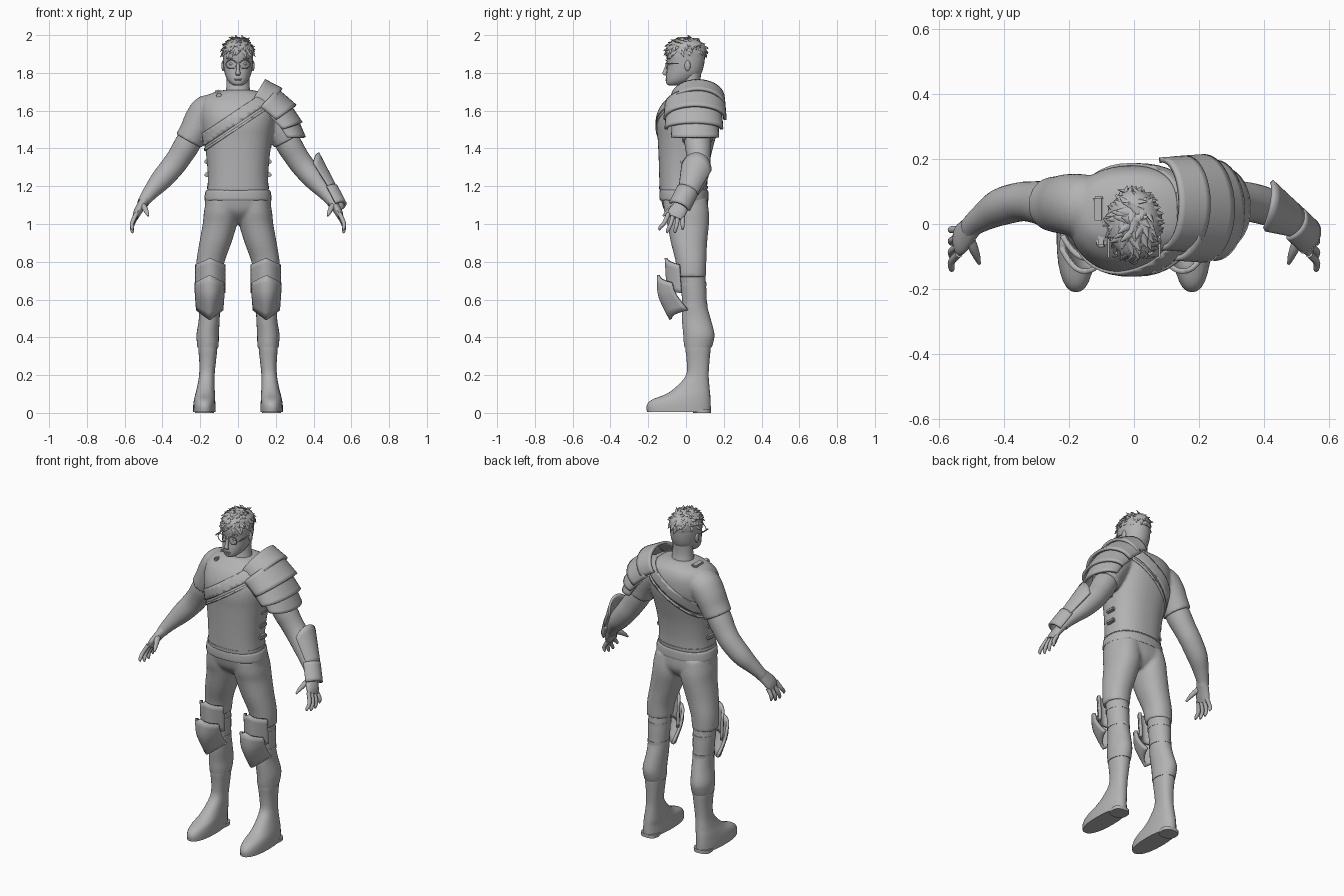
import bpy, bmesh, math, random
from mathutils import Vector, Matrix

random.seed(4)
if "Cube" in bpy.data.objects:
    bpy.data.objects.remove(bpy.data.objects["Cube"])
grey = bpy.data.materials.new("clay grey")
grey.use_nodes = True
grey.diffuse_color = (0.45, 0.45, 0.45, 1)
grey.node_tree.nodes["Principled BSDF"].inputs["Base Color"].default_value = grey.diffuse_color

def finish(name, bm, thick=0, angle=40):
    bmesh.ops.recalc_face_normals(bm, faces=bm.faces)
    me = bpy.data.meshes.new(name)
    bm.to_mesh(me)
    bm.free()
    me.polygons.foreach_set("use_smooth", [True] * len(me.polygons))
    me.set_sharp_from_angle(angle=math.radians(angle))
    me.materials.append(grey)
    ob = bpy.data.objects.new(name, me)
    bpy.context.scene.collection.objects.link(ob)
    if thick:
        mod = ob.modifiers.new("thickness", "SOLIDIFY")
        mod.thickness, mod.offset = thick, 0
    return ob

def spline(rows, steps):
    """Catmull-Rom through rows of numbers."""
    out = []
    for i in range(len(rows) - 1):
        a, b, c, d = (rows[min(max(i + k, 0), len(rows) - 1)] for k in (-1, 0, 1, 2))
        for t in [s / steps for s in range(steps)]:
            out.append([q + t / 2 * (r - p + t * (2*p - 5*q + 4*r - e + t * (3*(q - r) + e - p)))
                        for p, q, r, e in zip(a, b, c, d)])
    return out + [list(rows[-1])]

def loft_mesh(rows, tilt=False, power=2.0, seg=28, steps=4, caps=True, bm=None):
    """Rows are x, y, z, radius a, radius b; tilt turns the rings along the path."""
    rows, rings, bm = spline(rows, steps), [], bm or bmesh.new()
    for i, (x, y, z, ra, rb) in enumerate(rows):
        ax, ay = Vector((1, 0, 0)), Vector((0, 1, 0))
        if tilt:
            t = Vector(rows[min(i + 1, len(rows) - 1)][:3]) - Vector(rows[max(i - 1, 0)][:3])
            ax = t.cross(ay).normalized()
            ay = ax.cross(t.normalized())
        ring = []
        for w in [math.tau * k / seg for k in range(seg)]:
            c, s = (math.copysign(abs(v) ** (2 / power), v) for v in (math.cos(w), math.sin(w)))
            ring.append(bm.verts.new(Vector((x, y, z)) + ax * c * ra + ay * s * rb))
        rings.append(ring)
    for r, n in zip(rings, rings[1:]):
        for k in range(seg):
            bm.faces.new((r[k], r[(k + 1) % seg], n[(k + 1) % seg], n[k]))
    if caps:
        bm.faces.new(rings[0])
        bm.faces.new(rings[-1])
    return bm

def loft(name, rows, **kw):
    return finish(name, loft_mesh(rows, **kw))

def fuse(name, bm, voxel, rounds):
    """Melt overlapping lofts into one smooth skin."""
    ob = finish(name, bm)
    mod = ob.modifiers.new("skin", "REMESH")
    mod.mode, mod.voxel_size, mod.use_smooth_shade = "VOXEL", voxel, True
    mod = ob.modifiers.new("relax", "SMOOTH")
    mod.factor, mod.iterations = 0.5, rounds

def stack(rows, s=1):
    """Turn z, centre x, front y, back y, half width into loft rows."""
    return [(s * cx, (f + b) / 2, z, w, (b - f) / 2) for z, cx, f, b, w in rows]

def sheet(name, fn, thick=0.014, nu=20, nv=6):
    """Curved plate from a function of u in -1..1 and v in 0..1."""
    bm = bmesh.new()
    g = [[bm.verts.new(fn(2 * i / nu - 1, j / nv)) for i in range(nu + 1)] for j in range(nv + 1)]
    for j in range(nv):
        for i in range(nu):
            bm.faces.new((g[j][i], g[j][i + 1], g[j + 1][i + 1], g[j + 1][i]))
    finish(name, bm, thick)

def block(name, loc, size, rot=0):
    bm = bmesh.new()
    m = Matrix.Translation(loc) @ Matrix.Rotation(rot, 4, "Y") @ Matrix.Diagonal((*size, 1))
    bmesh.ops.create_cube(bm, size=1, matrix=m)
    bmesh.ops.bevel(bm, geom=bm.edges[:], offset=min(size) * .25, segments=2, affect="EDGES")
    finish(name, bm)

def ball(name, loc, size):
    bm = bmesh.new()
    m = Matrix.Translation(loc) @ Matrix.Diagonal((*size, 1))
    bmesh.ops.create_uvsphere(bm, u_segments=16, v_segments=10, radius=1, matrix=m)
    finish(name, bm)

# Shirt: torso and sleeves melted together
torso = stack([(1.17, 0, -.14, .112, .163), (1.25, 0, -.142, .115, .16), (1.35, 0, -.145, .13, .167), (1.45, 0, -.15, .155, .181),
               (1.52, 0, -.155, .173, .193), (1.58, 0, -.147, .18, .2), (1.64, 0, -.118, .175, .195),
               (1.68, 0, -.08, .155, .165), (1.70, 0, -.055, .125, .115), (1.71, 0, -.035, .10, .07)])
shirt = loft_mesh(torso, power=2.3, seg=40)
for s in (1, -1):
    loft_mesh([(s * x, y, z, a, b) for x, y, z, a, b in
               ((.11, .05, 1.60, .075, .09), (.16, .055, 1.595, .09, .098), (.2, .06, 1.55, .085, .094),
                (.232, .06, 1.49, .078, .088), (.259, .062, 1.44, .078, .082))], tilt=True, bm=shirt)
fuse("shirt", shirt, .008, 5)

# Neck, belt and hem
loft("neck", stack([(1.66, 0, -.045, .1, .08), (1.70, 0, -.03, .088, .066), (1.75, 0, -.02, .078, .06), (1.82, 0, -.02, .08, .06)]))
loft("collar", stack([(1.69, 0, -.046, .103, .078), (1.705, 0, -.04, .1, .073)]))
loft("belt", stack([(1.125, 0, -.136, .118, .176), (1.135, 0, -.141, .12, .178), (1.17, 0, -.141, .118, .173),
                    (1.18, 0, -.138, .114, .166)]), power=2.3)
loft("vest_hem", stack([(1.185, 0, -.142, .115, .165), (1.2, 0, -.143, .116, .164)]), power=2.3)

# Diagonal straps cut from the torso surface
for name, low, high, grow in (("chest_strap", 1.275, 1.335, 1.015), ("chest_strap_edge", 1.25, 1.262, 1.01)):
    bm = loft_mesh(torso, power=2.3, seg=40, caps=False)
    n = Vector((-.555, 0, .83)).normalized()
    for v in bm.verts:
        v.co.x, v.co.y = v.co.x * grow, .01 + (v.co.y - .01) * grow
    for d, side in ((low, -1), (high, 1)):
        bmesh.ops.bisect_plane(bm, geom=bm.verts[:] + bm.edges[:] + bm.faces[:], plane_co=n * d,
                               plane_no=n * side, clear_outer=True)
    finish(name, bm, .01)
block("shoulder_buckle", (-.108, .045, 1.698), (.034, .08, .022), -.25)
block("shoulder_clip", (-.1, -.05, 1.68), (.03, .04, .025), -.2)

# Head and glasses
loft("head", stack([(1.732, 0, -.085, -.04, .015), (1.74, 0, -.102, -.01, .035), (1.76, 0, -.106, .035, .054),
                    (1.79, 0, -.104, .075, .068), (1.82, 0, -.1, .09, .075), (1.86, 0, -.1, .098, .079), (1.90, 0, -.104, .1, .079),
                    (1.94, 0, -.09, .092, .07), (1.965, 0, -.05, .06, .045), (1.972, 0, -.02, .03, .015)]), power=2.15)
loft("nose", [(0, -.096, 1.86, .007, .007), (0, -.106, 1.82, .009, .011), (0, -.113, 1.797, .013, .012),
              (0, -.102, 1.785, .01, .008)], seg=14)
ball("upper_lip", (0, -.102, 1.768), (.021, .006, .004))
ball("lower_lip", (0, -.102, 1.76), (.018, .007, .005))
block("glasses_bridge", (0, -.109, 1.85), (.018, .006, .006))
for s, side in ((1, "left"), (-1, "right")):
    ball(side + "_ear", (s * .079, .008, 1.838), (.009, .016, .028))
    ball(side + "_eye", (s * .034, -.085, 1.847), (.014, .009, .007))
    ball(side + "_brow", (s * .036, -.088, 1.876), (.024, .01, .004))
    ring = [(s * .036 + .028 * math.cos(a), -.106 + .006 * abs(math.cos(a)), 1.845 + .023 * math.sin(a), .0025, .0025)
            for a in [math.tau * k / 20 for k in range(21)]]
    loft(side + "_glasses_rim", ring, tilt=True, seg=6, steps=1)
    block(side + "_glasses_arm", (s * .078, -.045, 1.85), (.006, .115, .007))

# Hair: a cap covered in swept flat locks
loft("hair_cap", stack([(1.885, 0, -.09, .104, .079), (1.91, 0, -.104, .107, .081), (1.945, 0, -.1, .1, .075),
                        (1.97, 0, -.065, .07, .052), (1.98, 0, -.02, .03, .015)]))
hair = bmesh.new()
for k in range(110):
    h = 1 - k / 110 * .97
    r, a = math.sqrt(1 - h * h), k * 2.4
    n = Vector((r * math.cos(a), r * math.sin(a), h))
    loc = Vector((n.x * .073, n.y * .1, 1.907 + n.z * .074))
    sweep = Vector((n.x, n.y - .5 * h, -r * .4)) + Vector([random.uniform(-.6, .6) for _ in range(3)])
    d = ((sweep - n * sweep.dot(n)).normalized() + n * random.uniform(.2, .6)).normalized()
    across = d.cross(n).normalized()
    frame = Matrix((across, across.cross(-d), d)).transposed().to_4x4()
    m = Matrix.Translation(loc + d * .014) @ frame @ Matrix.Diagonal((1, .55, 1, 1))
    bmesh.ops.create_cone(hair, cap_ends=True, segments=8, radius1=.018, radius2=.002,
                          depth=random.uniform(.038, .052), matrix=m)
for v in hair.verts:
    v.co.z = min(v.co.z, 2.0)
finish("hair_locks", hair, angle=60)

# Trousers: hips and both thighs melted together
trousers = loft_mesh(stack([(1.0, 0, -.04, .07, .04), (1.03, 0, -.08, .1, .09), (1.07, 0, -.115, .117, .165),
                            (1.13, 0, -.132, .116, .175), (1.18, 0, -.138, .112, .163)]), power=2.3)
for s in (1, -1):
    loft_mesh(stack([(1.13, .083, -.122, .112, .085), (1.06, .09, -.115, .122, .091), (1.0, .096, -.1, .122, .091),
                     (.9, .12, -.08, .112, .085), (.8, .146, -.055, .108, .075), (.72, .152, -.046, .106, .071)], s),
              power=2.15, bm=trousers)
fuse("trousers", trousers, .008, 8)

for s, side in ((1, "left"), (-1, "right")):
    # Arm and hand
    def limb(part, rows, seg=20):
        loft(f"{side}_{part}", [(s * x, y, z, a, b) for x, y, z, a, b in rows], tilt=True, seg=seg)
    limb("arm", ((.23, .06, 1.49, .065, .07), (.27, .063, 1.42, .068, .07), (.31, .068, 1.355, .064, .063),
                 (.35, .068, 1.30, .062, .06), (.41, .052, 1.23, .056, .057), (.457, .025, 1.175, .043, .045),
                 (.492, 0, 1.13, .033, .036), (.503, -.012, 1.11, .03, .036)), 28)
    limb("palm", ((.49, 0, 1.13, .028, .033), (.513, -.025, 1.095, .024, .042), (.533, -.048, 1.06, .021, .047),
                  (.543, -.06, 1.035, .015, .042)))
    for k, name in enumerate(("index", "middle", "ring", "little")):
        y, tip, z, end = -.092 + k * .025, -.138 + k * .04, 1.045 - .006 * k, .968 - .018 * math.sin(k * 1.05)
        limb(name + "_finger", ((.538, y, z + .01, .012, .012), (.56, (y + tip) / 2, (z + end) / 2, .011, .011),
                                (.56, tip, end + .012, .009, .009), (.557, tip, end, .004, .004)), 10)
    limb("thumb", ((.51, -.035, 1.105, .016, .018), (.495, -.07, 1.085, .015, .016),
                   (.483, -.1, 1.062, .011, .011), (.475, -.122, 1.042, .005, .005)), 12)
    # Lower leg and boot
    loft(side + "_shin", stack([(.75, .15, -.035, .1, .062), (.65, .15, -.025, .108, .06), (.57, .15, -.02, .112, .056),
         (.5, .152, -.022, .13, .055), (.42, .16, -.015, .15, .059), (.375, .16, -.012, .145, .058), (.345, .16, -.008, .135, .055)], s))
    loft(side + "_boot", stack([(.36, .16, -.003, .13, .05), (.335, .16, -.003, .13, .05), (.27, .161, .004, .124, .044),
         (.2, .165, .0, .12, .041), (.14, .17, -.05, .124, .046), (.1, .174, -.105, .128, .052), (.07, .177, -.18, .13, .056),
         (.04, .178, -.208, .131, .059), (.006, .178, -.207, .131, .06)], s), power=2.3)
    loft(side + "_heel", stack([(.02, .177, .035, .132, .052), (0, .177, .038, .132, .051)], s), power=2.6)
    for part, z, w, f, b in (("upper", .68, .062, -.032, .108), ("lower", .57, .058, -.023, .115)):
        loft(f"{side}_{part}_knee_strap", stack([(z - .009, .15, f, b, w), (z + .009, .15, f, b, w)], s))
    # Knee plates and side clasps
    sheet(side + "_thigh_plate", lambda u, v: Vector((s * (.147 + .073 * u), -.105 + .07 * u * u + .01 * v,
          .82 - .035 * abs(u) - v * (.17 - .02 * abs(u)))), .016)
    sheet(side + "_knee_plate", lambda u, v: Vector((s * (.15 + (.072 - .012 * max(0, v - .4)) * u),
          -.145 + (.07 + .04 * min(v, .5)) * abs(u) ** 2.2 + .12 * max(0, v - .4) ** 1.2,
          .73 - .04 * abs(u) - v * (.235 - .09 * abs(u)))), .016)
    for z in (1.26, 1.33, 1.41):
        block(side + "_vest_clasp", (s * .166, .0, z), (.024, .06, .024))

# Layered shoulder guard on the left: inner and outer crest, their drops, half depth, middle
layers = (((.14, 1.76), (.232, 1.712), (.055, .09), (.07, .088), .135, .062),
          ((.205, 1.712), (.305, 1.625), (.075, .08), (.09, .065), .153, .048),
          ((.27, 1.632), (.335, 1.535), (.09, .055), (.085, .03), .142, .042),
          ((.31, 1.555), (.352, 1.458), (.09, .015), (.08, .0), .115, .048))
for i, (a, b, drop_in, drop_out, half, mid) in enumerate(layers):
    def guard(u, v):
        w = u * math.radians(98)
        crest = Vector(a).lerp(Vector(b), v) - Vector(drop_in).lerp(Vector(drop_out), v) * (1 - math.cos(w))
        return Vector((crest.x, mid + half * (1 + .04 * v) * math.sin(w), crest.y))
    sheet(f"shoulder_plate_{i + 1}", guard, .016)

# Forearm guard on the left: start, end, radii, arc and rounding of the top
for name, p, q, r0, r1, arc, top in (("forearm_plate", (.358, .07, 1.325), (.48, .01, 1.16), .083, .05, 1.2, .05),
                                     ("wrist_plate", (.472, .01, 1.175), (.519, -.035, 1.085), .055, .055, 1.4, 0)):
    p, q, out = Vector(p), Vector(q), Vector((.85, 0, .5))
    along = (q - p).normalized()
    out = (out - along * out.dot(along)).normalized()
    sheet(name, lambda u, v: (p + along * top * u * u).lerp(q, v) + (r0 + (r1 - r0) * v)
          * (out * math.cos(u * arc) + along.cross(out) * math.sin(u * arc)))
